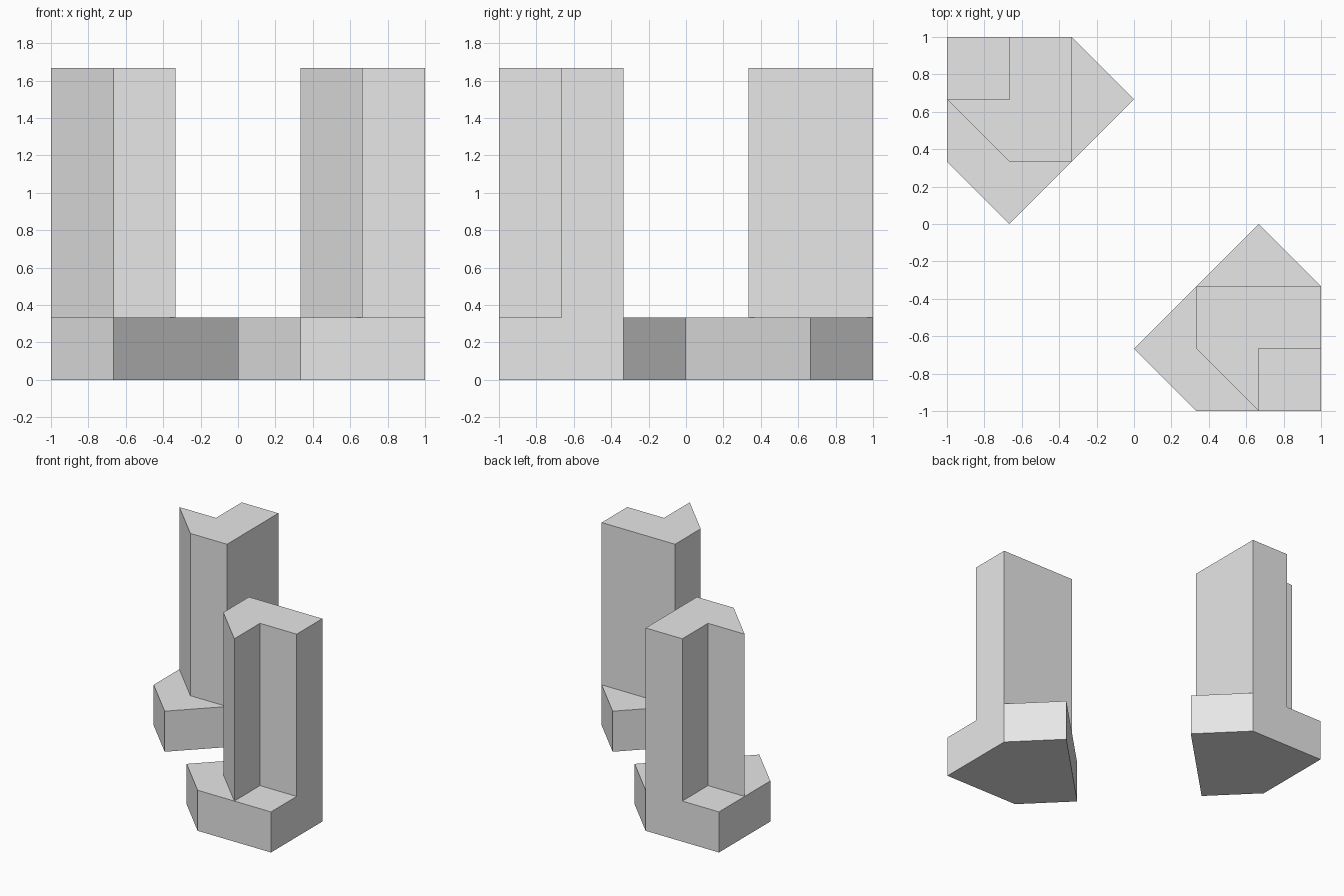
import bpy
import bmesh

if "Cube" in bpy.data.objects:
    bpy.data.objects.remove(bpy.data.objects["Cube"], do_unlink=True)

U = 1 / 3          # plan module
BASE_H = U         # base slab height
TOTAL_H = 5 * U    # tower height

grey = bpy.data.materials.new("light_grey")
grey.use_nodes = True
colour = (0.8, 0.8, 0.8, 1)
grey.diffuse_color = colour
grey.node_tree.nodes["Principled BSDF"].inputs["Base Color"].default_value = colour

# Floor plan in modules: the tower footprint and the low ledges around it
TOWER = [(1, -1), (1, -2), (2, -3), (2, -2), (3, -2), (3, -1)]
LEDGES = [
    [(2, -3), (3, -3), (3, -2), (2, -2)],            # corner notch
    [(1, -3), (2, -3), (1, -2), (1, -1), (0, -2)],   # front point
    [(1, -1), (3, -1), (2, 0)],                      # inner point
]


def raise_faces(bm, faces, height, keep):
    """Extrude faces straight up and return the new top faces."""
    result = bmesh.ops.extrude_face_region(bm, geom=faces, use_keep_orig=keep)["geom"]
    verts = [g for g in result if isinstance(g, bmesh.types.BMVert)]
    bmesh.ops.translate(bm, verts=verts, vec=(0, 0, height))
    return [g for g in result if isinstance(g, bmesh.types.BMFace)]


def build_tower(name, swap):
    """Build a base with its tower; swap reflects the plan across the diagonal."""
    bm = bmesh.new()
    corners = {}

    def corner(p):
        if p not in corners:
            x, y = (p[1], p[0]) if swap else p
            corners[p] = bm.verts.new((x * U, y * U, 0))
        return corners[p]

    cells = [bm.faces.new([corner(p) for p in cell]) for cell in [TOWER] + LEDGES]
    tops = raise_faces(bm, cells, BASE_H, True)
    tower_top = [f for f in tops if len(f.verts) == len(TOWER)]
    raise_faces(bm, tower_top, TOTAL_H - BASE_H, False)

    # Merge flush walls into single flat faces
    bmesh.ops.recalc_face_normals(bm, faces=bm.faces[:])
    bmesh.ops.dissolve_limit(bm, angle_limit=0.01, verts=bm.verts[:], edges=bm.edges[:])
    bmesh.ops.recalc_face_normals(bm, faces=bm.faces[:])

    mesh = bpy.data.meshes.new(name)
    bm.to_mesh(mesh)
    bm.free()
    mesh.materials.append(grey)
    obj = bpy.data.objects.new(name, mesh)
    bpy.context.collection.objects.link(obj)
    return obj


build_tower("front_left_tower", False)
build_tower("back_right_tower", True)
